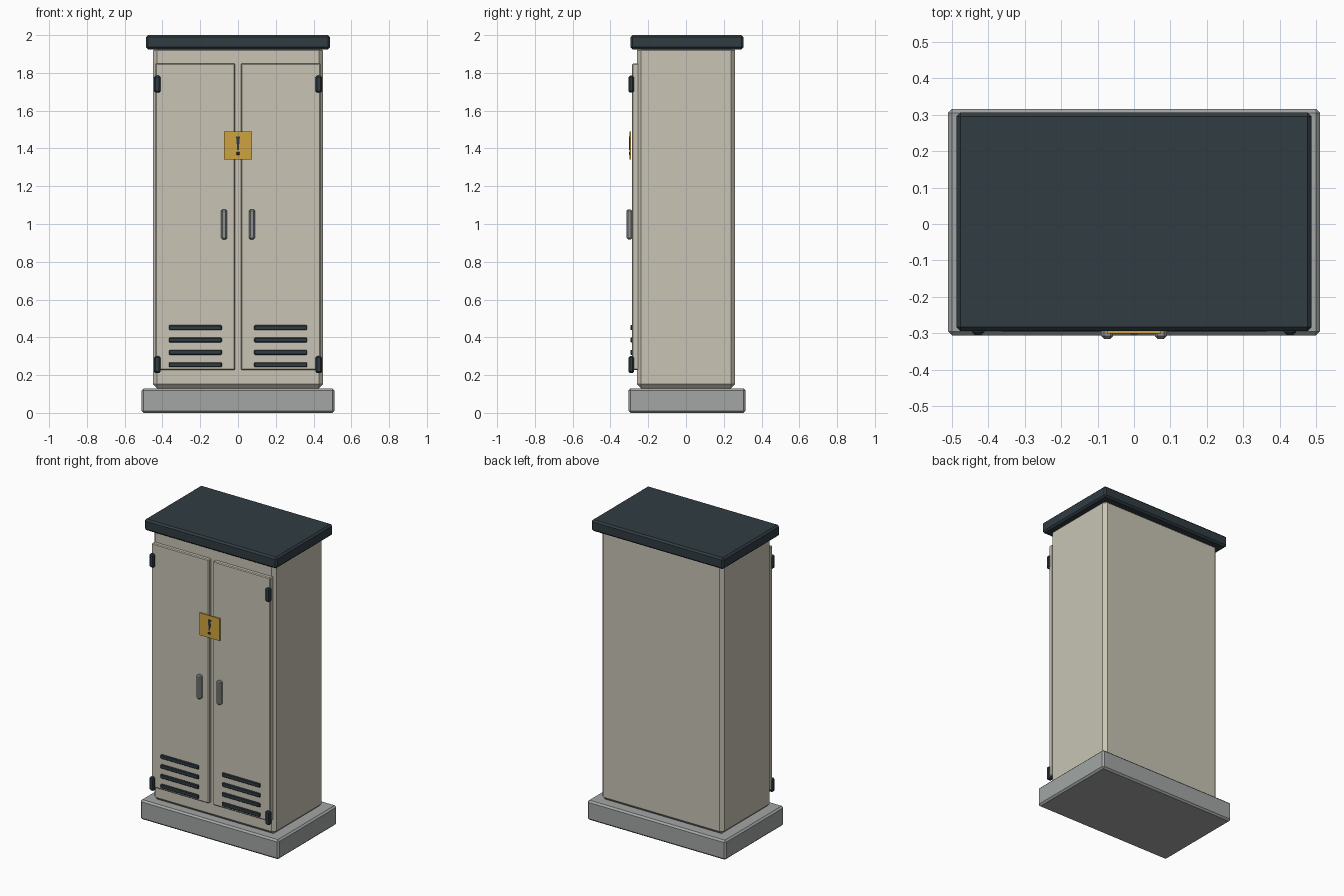
import bpy
import bmesh
from mathutils import Vector

cube = bpy.data.objects.get("Cube")
if cube:
    bpy.data.objects.remove(cube, do_unlink=True)


def material(name, rgb):
    mat = bpy.data.materials.new(name)
    mat.use_nodes = True
    color = (*rgb, 1)
    mat.diffuse_color = color
    bsdf = next(n for n in mat.node_tree.nodes if n.type == "BSDF_PRINCIPLED")
    bsdf.inputs["Base Color"].default_value = color
    bsdf.inputs["Roughness"].default_value = 0.7
    return mat


BEIGE = material("beige paint", (0.58, 0.55, 0.46))
CONCRETE = material("grey concrete", (0.36, 0.38, 0.37))
DARK = material("dark slate", (0.03, 0.045, 0.055))
STEEL = material("steel grey", (0.27, 0.28, 0.29))
YELLOW = material("warning yellow", (0.62, 0.37, 0.05))


def box(name, x, y, z, mat, bevel=0.0, taper=1.0):
    """Chamfered box from (min, max) ranges; taper narrows the bottom in x."""
    lo, hi = Vector((x[0], y[0], z[0])), Vector((x[1], y[1], z[1]))
    center, size = (lo + hi) / 2, hi - lo
    bm = bmesh.new()
    bmesh.ops.create_cube(bm, size=1)
    for v in bm.verts:
        if v.co.z < 0:
            v.co.x *= taper
        v.co = Vector(a * b for a, b in zip(v.co, size))
    if bevel:
        bmesh.ops.bevel(bm, geom=bm.edges[:], offset=bevel, segments=1,
                        profile=0.5, affect="EDGES")
    mesh = bpy.data.meshes.new(name)
    bm.to_mesh(mesh)
    bm.free()
    mesh.materials.append(mat)
    obj = bpy.data.objects.new(name, mesh)
    obj.location = center
    bpy.context.collection.objects.link(obj)
    return obj


# Plinth, cabinet and roof
box("plinth", (-0.51, 0.51), (-0.305, 0.315), (0, 0.13), CONCRETE, 0.011)
box("cabinet_body", (-0.45, 0.45), (-0.26, 0.26), (0.13, 1.94), BEIGE, 0.022)
box("roof", (-0.487, 0.487), (-0.293, 0.305), (1.925, 2.0), DARK, 0.011)

# Doors with their fittings, one set per side
for side, sign in (("right", -1), ("left", 1)):
    def span(inner, outer):
        return sorted((sign * inner, sign * outer))

    box(side + "_door", span(0.015, 0.437), (-0.285, -0.25), (0.228, 1.85),
        BEIGE, 0.005)
    box(side + "_handle", span(0.057, 0.09), (-0.315, -0.284), (0.918, 1.077),
        STEEL, 0.008)
    for level, z in (("lower", 0.255), ("upper", 1.74)):
        box(f"{side}_{level}_hinge", span(0.41, 0.444), (-0.304, -0.274),
            (z - 0.045, z + 0.045), DARK, 0.008)
    for i in range(4):
        z = 0.255 + 0.0655 * i
        box(f"{side}_vent_slat_{i + 1}", span(0.086, 0.366), (-0.295, -0.28),
            (z - 0.013, z + 0.013), DARK, 0.004)

# Warning plate with an alert mark
box("warning_plate", (-0.074, 0.074), (-0.3, -0.291), (1.341, 1.489), YELLOW)
box("warning_mark_bar", (-0.01, 0.01), (-0.303, -0.299), (1.392, 1.462), DARK,
    taper=0.4)
box("warning_mark_dot", (-0.008, 0.008), (-0.303, -0.299), (1.366, 1.381), DARK,
    0.0015)
